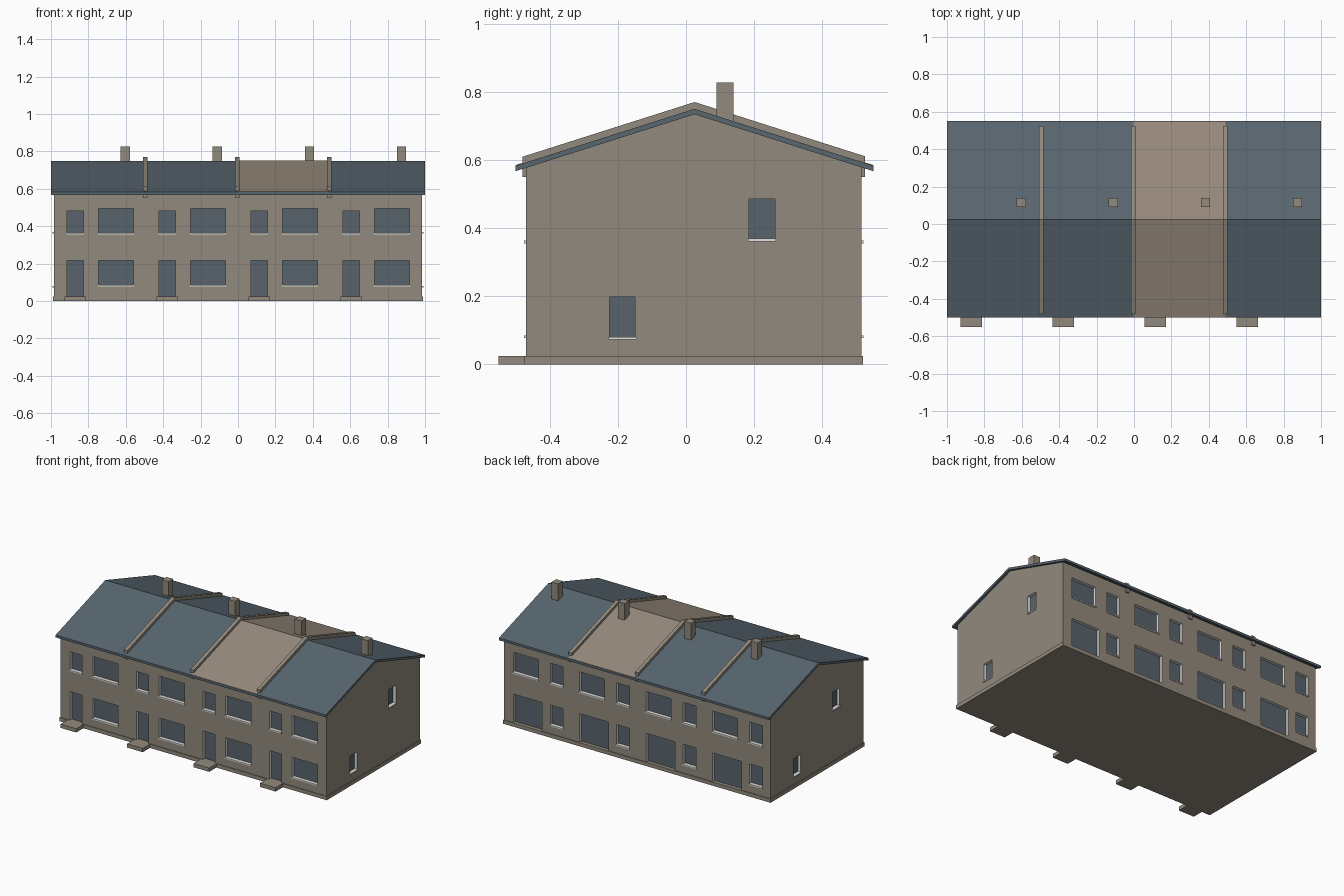
import bpy, bmesh

if "Cube" in bpy.data.objects:
    bpy.data.objects.remove(bpy.data.objects["Cube"])


def material(name, r, g, b):
    m = bpy.data.materials.new(name)
    m.diffuse_color = (r, g, b, 1)
    m.use_nodes = True
    m.node_tree.nodes["Principled BSDF"].inputs["Base Color"].default_value = m.diffuse_color
    return m


WALL = material("warm stone wall", 0.29, 0.255, 0.205)
TRIM = material("off white trim", 0.75, 0.75, 0.74)
GLASS = material("dark blue glass", 0.098, 0.125, 0.15)
SLATE = material("blue grey slate", 0.098, 0.132, 0.158)
TILE = material("beige roof tile", 0.31, 0.255, 0.205)

UNIT = 0.492                      # width of one house
X, Y0, Y1 = 0.985, -0.47, 0.515   # outer wall planes
RIDGE, SLOPE = 0.025, 0.318
DEPTH = 0.02                      # window recess


def add_box(bm, lo, hi):
    c = [(x, y, z) for x in (lo[0], hi[0]) for y in (lo[1], hi[1]) for z in (lo[2], hi[2])]
    v = [bm.verts.new(p) for p in c]
    return [bm.faces.new([v[i] for i in f]) for f in
            ((0, 1, 3, 2), (4, 6, 7, 5), (0, 4, 5, 1), (2, 3, 7, 6), (0, 2, 6, 4), (1, 5, 7, 3))]


def finish(bm, name, *mats):
    bmesh.ops.recalc_face_normals(bm, faces=bm.faces[:])
    me = bpy.data.meshes.new(name)
    bm.to_mesh(me)
    bm.free()
    for m in mats:
        me.materials.append(m)
    ob = bpy.data.objects.new(name, me)
    bpy.context.collection.objects.link(ob)
    return ob


def boxes(name, mat, items):
    bm = bmesh.new()
    for lo, hi in items:
        add_box(bm, lo, hi)
    return finish(bm, name, mat)


def prism(name, profile, x0, x1, *mats):
    """Extrude a (y, z) outline along x."""
    bm = bmesh.new()
    f = bm.faces.new([bm.verts.new((x0, y, z)) for y, z in profile])
    r = bmesh.ops.extrude_face_region(bm, geom=[f])
    for v in r["geom"]:
        if isinstance(v, bmesh.types.BMVert):
            v.co.x = x1
    return finish(bm, name, *mats)


def roof_z(y, top):
    return top - SLOPE * abs(y - RIDGE)


def chevron(y0, y1, top, thick):
    up = [(y, roof_z(y, top)) for y in (y0, RIDGE, y1)]
    return up + [(y, z - thick) for y, z in reversed(up)]


# main walls, gables running up under the roof
body = prism("walls", [(Y0, 0.02), (Y1, 0.02), (Y1, roof_z(Y1, 0.74)),
                       (RIDGE, 0.74), (Y0, roof_z(Y0, 0.74))], -X, X, WALL, TRIM, GLASS)

# plinth and front door steps
boxes("plinth", WALL, [((-X - .005, Y0 - .005, 0), (X + .005, Y1 + .005, 0.025))])
boxes("door_steps", WALL, [((-0.928 + i * UNIT, -0.55, 0), (-0.812 + i * UNIT, Y0 - .004, 0.0252))
                           for i in range(4)])

# openings: (wall, start, end, bottom, top, has sill)
openings = []
for i in range(4):
    s = i * UNIT
    openings += [("front", -0.914 + s, -0.826 + s, 0.022, 0.216, False),
                 ("front", -0.914 + s, -0.826 + s, 0.362, 0.482, True),
                 ("front", -0.746 + s, -0.559 + s, 0.084, 0.216, True),
                 ("front", -0.746 + s, -0.559 + s, 0.362, 0.496, True),
                 ("back", 0.705 - s, 0.918 - s, 0.022, 0.216, False),
                 ("back", 0.733 - s, 0.918 - s, 0.362, 0.496, True),
                 ("back", 0.55 - s, 0.644 - s, 0.084, 0.216, True),
                 ("back", 0.55 - s, 0.644 - s, 0.362, 0.496, True)]
openings += [("right", -0.224, -0.149, 0.08, 0.198, True),
             ("right", 0.185, 0.261, 0.368, 0.486, True),
             ("left", 0.194, 0.269, 0.08, 0.198, True),
             ("left", -0.216, -0.14, 0.368, 0.486, True)]

WALLS = {"front": (1, Y0, -1), "back": (1, Y1, 1), "left": (0, -X, -1), "right": (0, X, 1)}


def wall_box(side, a, b, z0, z1, inner, outer):
    """Box on a wall, reaching inner units into it and outer units out of it."""
    axis, plane, sign = WALLS[side]
    d0, d1 = sorted((plane - sign * inner, plane + sign * outer))
    if axis == 1:
        return (a, d0, z0), (b, d1, z1)
    return (d0, a, z0), (d1, b, z1)


# recess cutter: glass at the back, pale reveals around
bm = bmesh.new()
for side, a, b, z0, z1, sill in openings:
    axis, plane, sign = WALLS[side]
    for f in add_box(bm, *wall_box(side, a, b, z0, z1, DEPTH, 0.03)):
        d = (f.calc_center_median()[axis] - plane) * sign
        f.material_index = 2 if d < -DEPTH * 0.9 else 1
cutter = finish(bm, "opening_cutter", WALL, TRIM, GLASS)
cutter.hide_render = True
cutter.hide_viewport = True
mod = body.modifiers.new("openings", 'BOOLEAN')
mod.operation = 'DIFFERENCE'
mod.solver = 'EXACT'
mod.object = cutter

# window sills
boxes("window_sills", TRIM, [wall_box(s, a - .003, b + .003, z0 - .007, z0 + .001, DEPTH - .001, 0.006)
                             for s, a, b, z0, z1, sill in openings if sill])

# slate roof slab and the one beige section laid over it
prism("roof", chevron(-0.5, 0.55, 0.75, 0.016), -1, 1, SLATE)
prism("beige_roof_section", chevron(-0.499, 0.549, 0.752, 0.003), -0.003, 0.489, TILE)

# raised party walls between the houses
for i in range(3):
    x = -0.495 + i * UNIT
    prism("party_wall", [(-0.48, 0.55), (Y0 + .01, 0.55), (RIDGE, 0.70), (Y1 - .01, 0.55), (0.525, 0.55),
                         (0.525, roof_z(0.525, 0.77)), (RIDGE, 0.77),
                         (-0.48, roof_z(-0.48, 0.77))], x - 0.012, x + 0.012, WALL)

# chimneys
boxes("chimneys", WALL, [((-0.627 + i * UNIT, 0.09, 0.68), (-0.578 + i * UNIT, 0.139, 0.827))
                         for i in range(4)])
